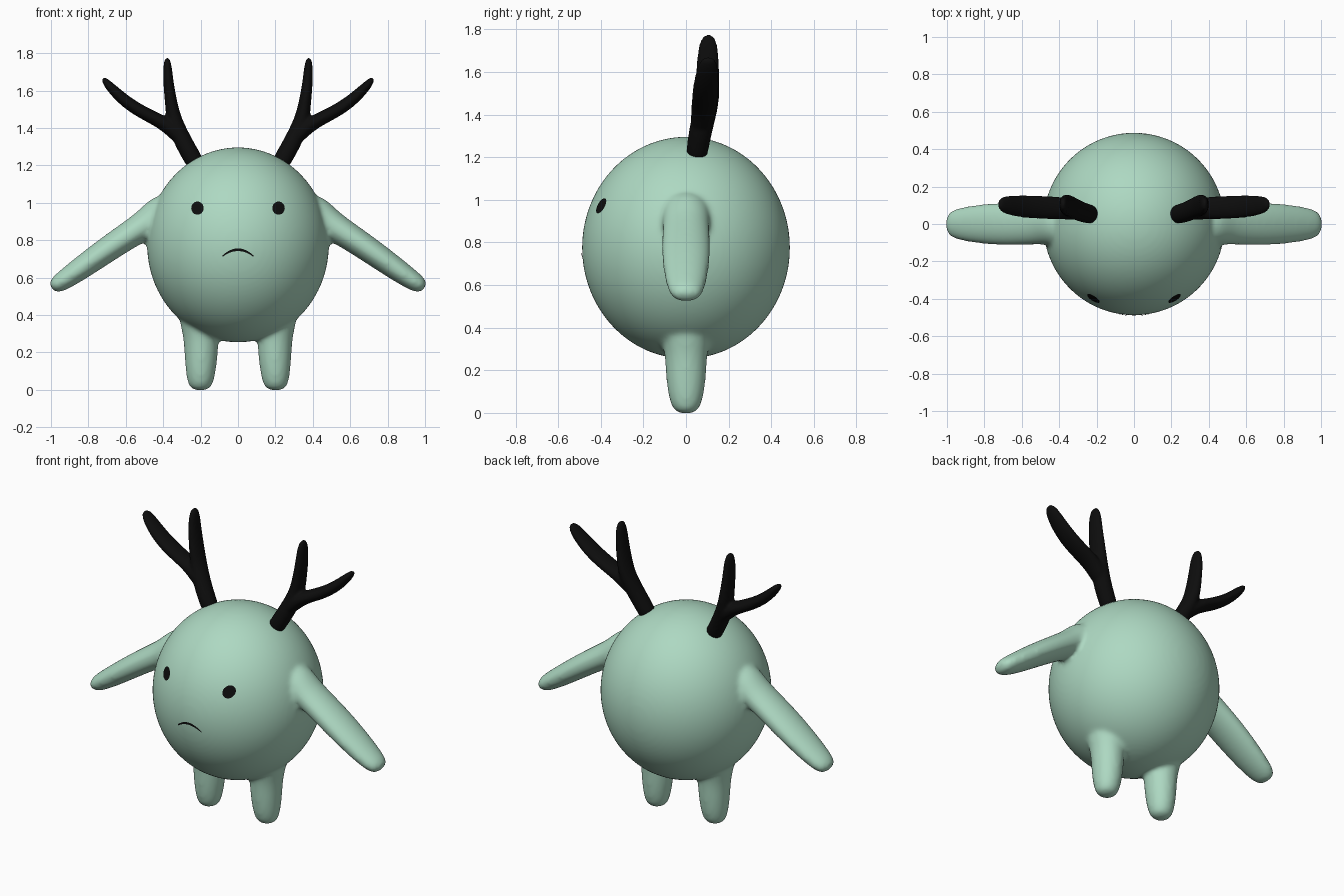
import bpy, bmesh, math
from mathutils import Vector

if "Cube" in bpy.data.objects:
    bpy.data.objects.remove(bpy.data.objects["Cube"])


def material(name, colour):
    m = bpy.data.materials.new(name)
    m.diffuse_color = (*colour, 1)
    m.use_nodes = True
    m.node_tree.nodes["Principled BSDF"].inputs["Base Color"].default_value = m.diffuse_color
    return m


MINT = material("mint green", (0.42, 0.69, 0.54))
BLACK = material("soft black", (0.004, 0.004, 0.004))


def tube(bm, rings, side=1, n=14):
    """Loft ellipses along a path; ring = x, y, z, in-plane radius, y radius."""
    pts = [Vector((r[0] * side, r[1], r[2])) for r in rings]
    loops = []
    for i, r in enumerate(rings):
        t = pts[min(i + 1, len(pts) - 1)] - pts[max(i - 1, 0)]
        nrm = Vector((t.z, 0, -t.x)).normalized()
        loops.append([bm.verts.new(pts[i] + nrm * r[3] * math.cos(a) + Vector((0, r[4] * math.sin(a), 0)))
                      for a in (2 * math.pi * k / n for k in range(n))])
    for a, b in zip(loops, loops[1:]):
        for k in range(n):
            bm.faces.new((a[k], a[(k + 1) % n], b[(k + 1) % n], b[k]))
    bm.faces.new(loops[0])
    bm.faces.new(loops[-1])


def finish(bm, name, mat, voxel=0, smooth=0):
    bmesh.ops.recalc_face_normals(bm, faces=bm.faces)
    me = bpy.data.meshes.new(name)
    bm.to_mesh(me)
    bm.free()
    ob = bpy.data.objects.new(name, me)
    bpy.context.collection.objects.link(ob)
    bpy.context.view_layer.objects.active = ob
    if voxel:
        # Fuse overlapping parts into one skin with soft joins
        ob.modifiers.new("round", 'SUBSURF').levels = 2
        r = ob.modifiers.new("fuse", 'REMESH')
        r.mode, r.voxel_size = 'VOXEL', voxel
        s = ob.modifiers.new("soften", 'SMOOTH')
        s.factor, s.iterations = 0.5, smooth
        for m in list(ob.modifiers):
            bpy.ops.object.modifier_apply(modifier=m.name)
    ob.data.materials.clear()
    ob.data.materials.append(mat)
    for p in ob.data.polygons:
        p.use_smooth = True
        p.material_index = 0
    return ob


# Body with arms and legs
bm = bmesh.new()
bmesh.ops.create_uvsphere(bm, u_segments=40, v_segments=24, radius=1)
for v in bm.verts:
    v.co = Vector((v.co.x * 0.489, v.co.y * 0.491, 0.775 + v.co.z * 0.522))
arm = [(0.36, 0, 0.93, 0.13, 0.13), (0.43, 0, 0.92, 0.115, 0.118), (0.49, 0, 0.886, 0.085, 0.112),
       (0.56, 0, 0.843, 0.076, 0.115), (0.70, 0, 0.75, 0.071, 0.119), (0.84, 0, 0.65, 0.064, 0.107),
       (0.93, 0, 0.587, 0.055, 0.09), (0.975, 0, 0.558, 0.046, 0.074), (0.998, 0, 0.543, 0.024, 0.045)]
leg = [(0.20, 0, 0.42, 0.125, 0.14), (0.20, 0, 0.34, 0.108, 0.115), (0.197, 0, 0.27, 0.096, 0.102),
       (0.197, 0, 0.19, 0.092, 0.098), (0.199, 0, 0.11, 0.084, 0.09), (0.201, 0, 0.05, 0.074, 0.077),
       (0.202, 0, 0.015, 0.06, 0.06), (0.202, 0, -0.003, 0.036, 0.034)]
for s in (1, -1):
    tube(bm, arm, s)
    tube(bm, leg, s)
body = finish(bm, "body", MINT, 0.013, 8)

# Forked antlers
inner = [(0.215, 0.05, 1.19, 0.05, 0.05), (0.25, 0.055, 1.25, 0.05, 0.054), (0.30, 0.072, 1.34, 0.05, 0.057),
         (0.342, 0.095, 1.44, 0.043, 0.061), (0.357, 0.1, 1.53, 0.034, 0.06), (0.371, 0.102, 1.63, 0.029, 0.055),
         (0.376, 0.104, 1.71, 0.025, 0.049), (0.378, 0.105, 1.755, 0.019, 0.036), (0.378, 0.105, 1.776, 0.01, 0.018)]
outer = [(0.29, 0.07, 1.33, 0.045, 0.055), (0.36, 0.083, 1.405, 0.045, 0.06), (0.44, 0.087, 1.448, 0.036, 0.063),
         (0.52, 0.09, 1.488, 0.036, 0.064), (0.60, 0.094, 1.54, 0.034, 0.062), (0.67, 0.1, 1.605, 0.029, 0.054),
         (0.708, 0.104, 1.648, 0.02, 0.042), (0.723, 0.105, 1.668, 0.01, 0.02)]
for s, side in ((1, "right"), (-1, "left")):
    bm = bmesh.new()
    tube(bm, inner, s)
    tube(bm, outer, s)
    finish(bm, side + "_antler", BLACK, 0.009, 5)


def on_face(x, z):
    """Point just in front of the body's surface."""
    hit, loc, nrm, _ = body.ray_cast(Vector((x, -2, z)), Vector((0, 1, 0)))
    return loc + nrm * 0.004


# Round eyes
for s, side in ((1, "right"), (-1, "left")):
    bm = bmesh.new()
    centre = bm.verts.new(on_face(0.215 * s, 0.97))
    prev = None
    for f in (0.5, 1):
        ring = [bm.verts.new(on_face(0.215 * s + 0.033 * f * math.cos(a), 0.97 + 0.035 * f * math.sin(a)))
                for a in (2 * math.pi * k / 24 for k in range(24))]
        for k in range(24):
            j = (k + 1) % 24
            bm.faces.new((prev[k], ring[k], ring[j], prev[j]) if prev else (centre, ring[k], ring[j]))
        prev = ring
    finish(bm, side + "_eye", BLACK)

# Downturned mouth
bm = bmesh.new()
rows = []
for k in range(21):
    u = -1 + k / 10
    z, h = 0.749 - 0.033 * u * u, 0.007 - 0.003 * u * u
    rows.append([bm.verts.new(on_face(0.081 * u, z + d)) for d in (-h, h)])
for a, b in zip(rows, rows[1:]):
    bm.faces.new((a[0], b[0], b[1], a[1]))
finish(bm, "mouth", BLACK)

# Painted plates must face forward
for ob in bpy.data.objects:
    if "eye" in ob.name or ob.name == "mouth":
        if sum(p.normal.y for p in ob.data.polygons) > 0:
            ob.data.flip_normals()
